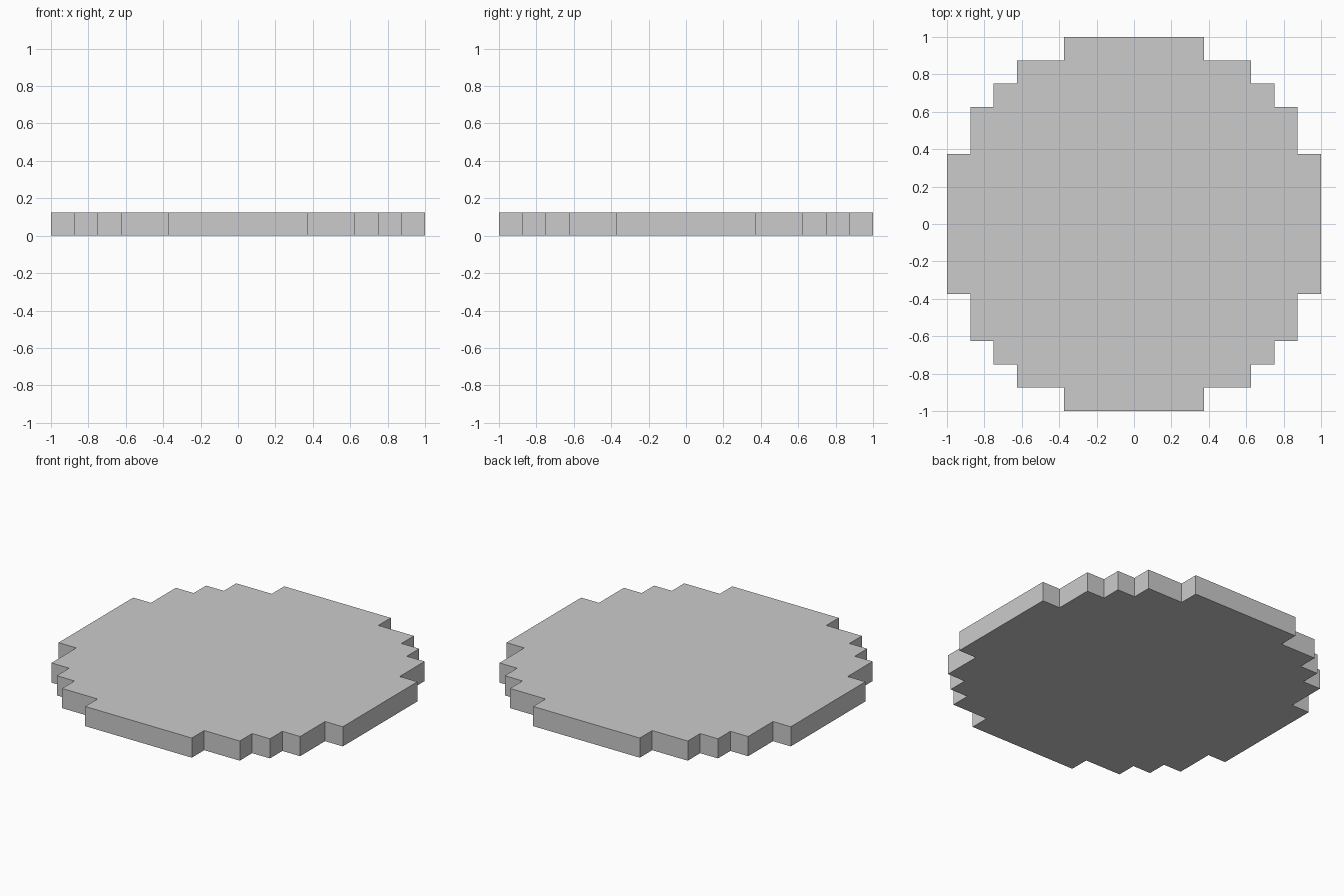
import bpy, bmesh

if "Cube" in bpy.data.objects:
    bpy.data.objects.remove(bpy.data.objects["Cube"])

HEIGHT = 0.125

# Stepped outline of one quarter, from the +x side round to the +y side
quarter = [(1, .375), (.875, .375), (.875, .625), (.75, .625), (.75, .75),
           (.625, .75), (.625, .875), (.375, .875), (.375, 1)]

# Repeat the quarter by turning it 90 degrees each time
outline = []
pts = quarter
for _ in range(4):
    outline += pts
    pts = [(-y, x) for x, y in pts]

# Stepped round plate: fill the outline and extrude it upward
bm = bmesh.new()
base = bm.faces.new([bm.verts.new((x, y, 0)) for x, y in outline])
top = bmesh.ops.extrude_face_region(bm, geom=[base], use_keep_orig=True)
bmesh.ops.translate(bm, vec=(0, 0, HEIGHT),
                    verts=[g for g in top["geom"] if isinstance(g, bmesh.types.BMVert)])
bmesh.ops.recalc_face_normals(bm, faces=bm.faces)

mesh = bpy.data.meshes.new("stepped_round_plate")
bm.to_mesh(mesh)
bm.free()
bpy.context.collection.objects.link(bpy.data.objects.new("stepped_round_plate", mesh))
